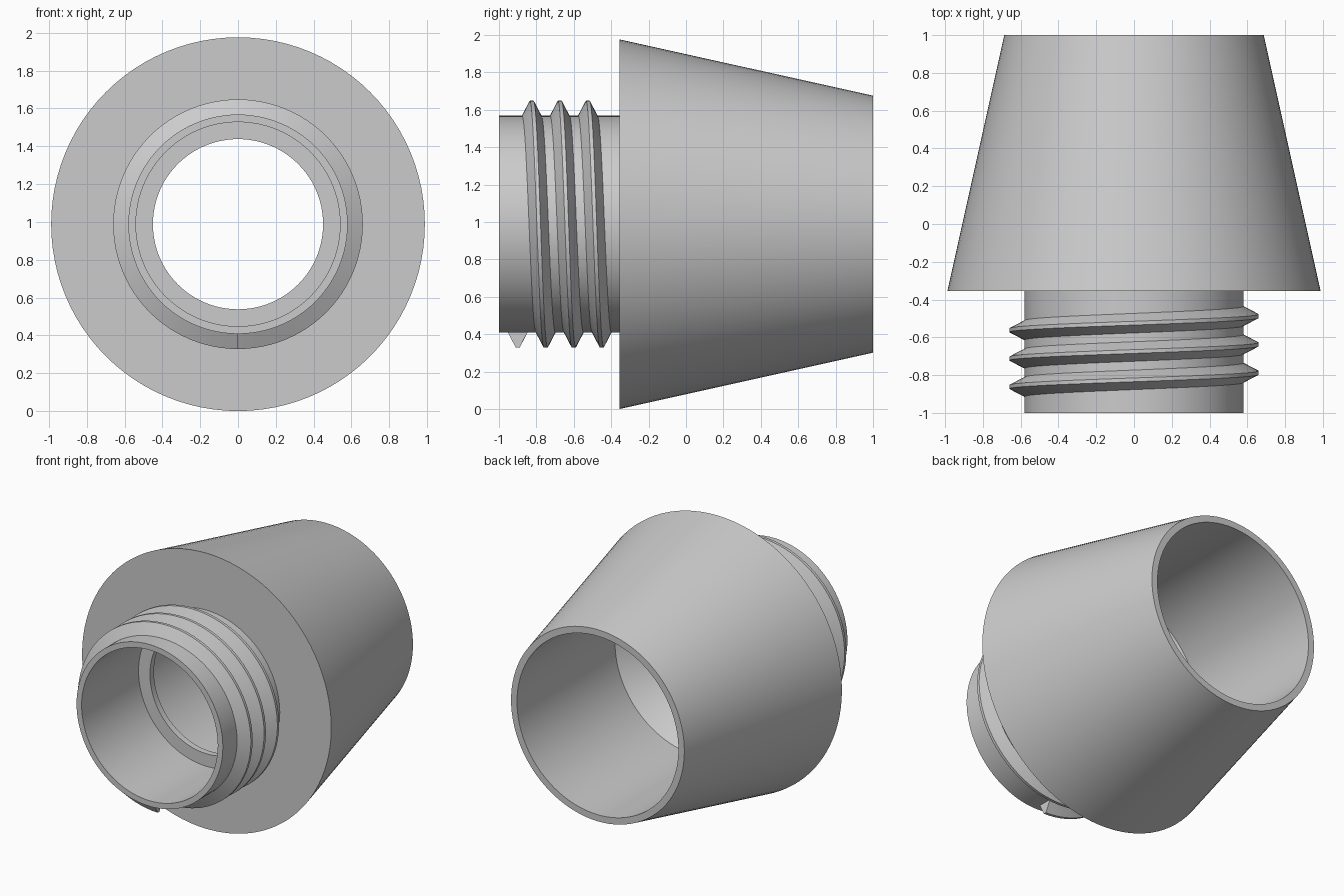
import bpy, bmesh, math

old = bpy.data.objects.get("Cube")
if old:
    bpy.data.objects.remove(old, do_unlink=True)

AXIS_Z = 0.988      # height of the horizontal axis
SEGMENTS = 96       # sides per full turn

grey = bpy.data.materials.new("plain_grey")
grey.use_nodes = True
GREY = (0.6, 0.6, 0.6, 1.0)
grey.diffuse_color = GREY
grey.node_tree.nodes["Principled BSDF"].inputs["Base Color"].default_value = GREY


def sweep(name, profile, turns=1, pitch=0.0):
    """Turn a closed (radius, y) profile about the axis, starting at the bottom.
    A pitch makes it a helix with capped ends."""
    bm = bmesh.new()
    steps = SEGMENTS * turns
    rings = []
    for i in range(steps + (1 if pitch else 0)):
        a = 2 * math.pi * i / SEGMENTS
        shift = pitch * i / SEGMENTS
        rings.append([bm.verts.new((-r * math.sin(a), y + shift, AXIS_Z - r * math.cos(a)))
                      for r, y in profile])
    n = len(profile)
    for i in range(steps):
        a, b = rings[i], rings[(i + 1) % len(rings)]
        for j in range(n):
            k = (j + 1) % n
            bm.faces.new((a[j], a[k], b[k], b[j]))
    if pitch:
        bm.faces.new(rings[0])
        bm.faces.new(rings[-1])
    bmesh.ops.recalc_face_normals(bm, faces=bm.faces)
    mesh = bpy.data.meshes.new(name)
    bm.to_mesh(mesh)
    bm.free()
    mesh.materials.append(grey)
    obj = bpy.data.objects.new(name, mesh)
    bpy.context.collection.objects.link(obj)
    bpy.ops.object.select_all(action='DESELECT')
    obj.select_set(True)
    bpy.context.view_layer.objects.active = obj
    bpy.ops.object.shade_smooth_by_angle(angle=math.radians(30))
    return obj


# Hollow body: neck, shoulder, tapered shell, straight bore, funnel and inner lip
sweep("tapered_body", [
    (0.58, -1.0), (0.58, -0.355), (0.988, -0.355), (0.687, 1.0),
    (0.64, 1.0), (0.64, -0.11), (0.45, -0.31), (0.45, -0.355),
    (0.54, -0.355), (0.54, -1.0),
])

# Three-turn screw thread with a narrow flat crest, rooted in the neck
sweep("screw_thread", [
    (0.57, -0.957), (0.66, -0.91), (0.66, -0.89), (0.57, -0.843),
], turns=3, pitch=0.15)
